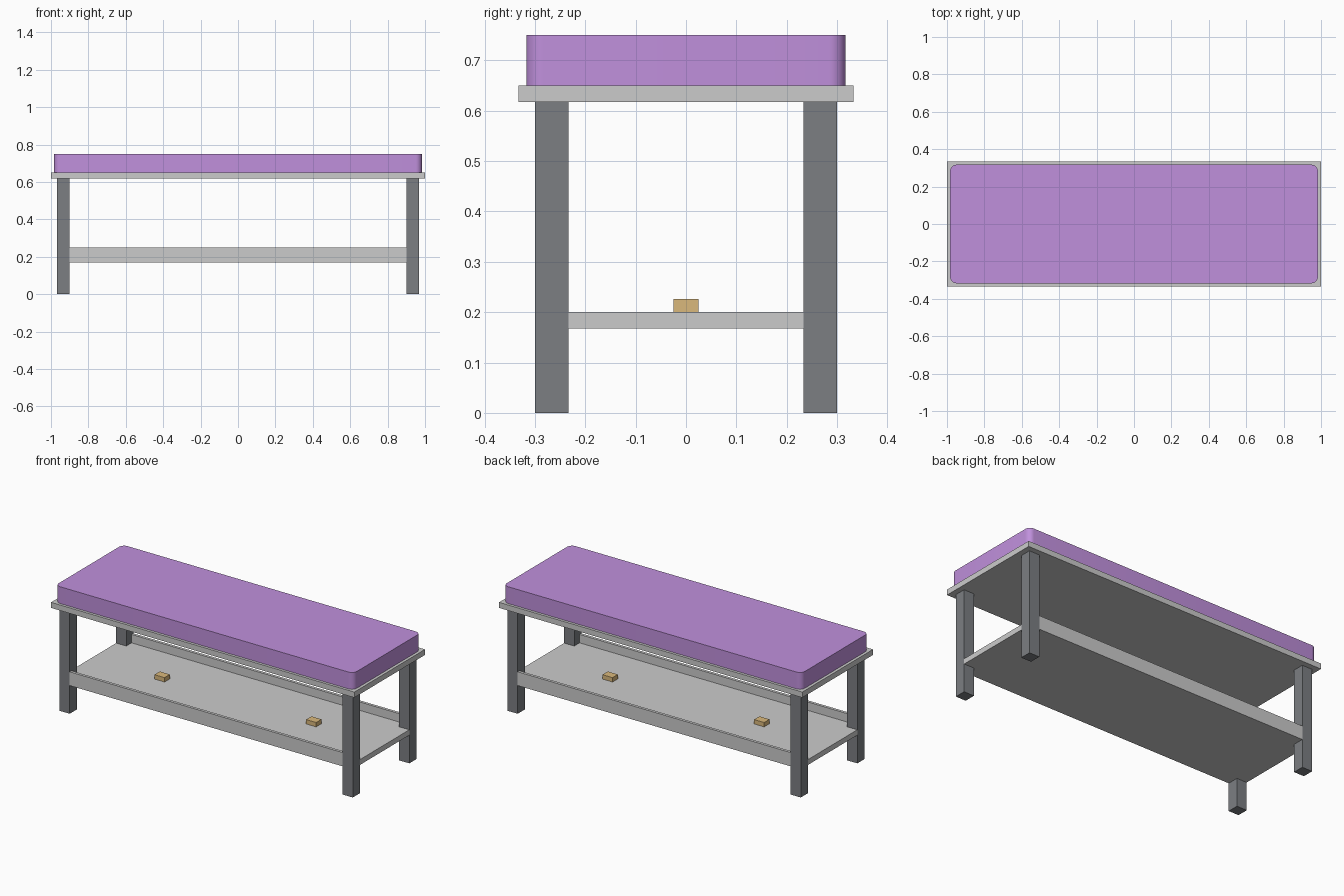
import bpy
import bmesh

if "Cube" in bpy.data.objects:
    bpy.data.objects.remove(bpy.data.objects["Cube"])


def material(name, rgb):
    m = bpy.data.materials.new(name)
    m.diffuse_color = (*rgb, 1)
    m.use_nodes = True
    m.node_tree.nodes["Principled BSDF"].inputs["Base Color"].default_value = m.diffuse_color
    return m


steel = material("dark_steel", (0.20, 0.21, 0.225))
fabric = material("purple_fabric", (0.53, 0.28, 0.72))
wood = material("tan_wood", (0.70, 0.48, 0.20))


def box(name, x, y, z, mat=None, corner=0):
    """Box from (min, max) ranges, optionally with rounded vertical edges."""
    bm = bmesh.new()
    bmesh.ops.create_cube(bm, size=1)
    for v in bm.verts:
        for i, (lo, hi) in enumerate((x, y, z)):
            v.co[i] = hi if v.co[i] > 0 else lo
    if corner:
        upright = [e for e in bm.edges
                   if abs(e.verts[0].co.z - e.verts[1].co.z) > 1e-4]
        bmesh.ops.bevel(bm, geom=upright, offset=corner, segments=8,
                        profile=0.5, affect='EDGES')
    bmesh.ops.recalc_face_normals(bm, faces=bm.faces)
    mesh = bpy.data.meshes.new(name)
    bm.to_mesh(mesh)
    bm.free()
    obj = bpy.data.objects.new(name, mesh)
    bpy.context.collection.objects.link(obj)
    if mat:
        mesh.materials.append(mat)
    return obj


def span(sign, a, b):
    return tuple(sorted((sign * a, sign * b)))


# Bench top and cushion
box("bench_top", (-1, 1), (-0.333, 0.333), (0.617, 0.65))
cushion = box("cushion", (-0.983, 0.983), (-0.317, 0.317), (0.65, 0.75), fabric, 0.033)
bpy.context.view_layer.objects.active = cushion
cushion.select_set(True)
bpy.ops.object.shade_smooth_by_angle()

# Lower shelf, ending flush with the legs
box("lower_shelf", (-0.9665, 0.9665), (-0.283, 0.283), (0.168, 0.20))

for sy, side in ((-1, "front"), (1, "back")):
    # Long rails flush with the outer leg faces
    box(side + "_rail", (-0.9, 0.9), span(sy, 0.283, 0.30), (0.168, 0.25))
    # Square legs
    for sx, end in ((-1, "left"), (1, "right")):
        box(f"{side}_{end}_leg", span(sx, 0.90, 0.967), span(sy, 0.233, 0.30),
            (0, 0.617), steel)

# Small wooden blocks on the shelf
for sx, end in ((-1, "left"), (1, "right")):
    box(end + "_block", span(sx, 0.467, 0.533), (-0.025, 0.025), (0.20, 0.226), wood)
